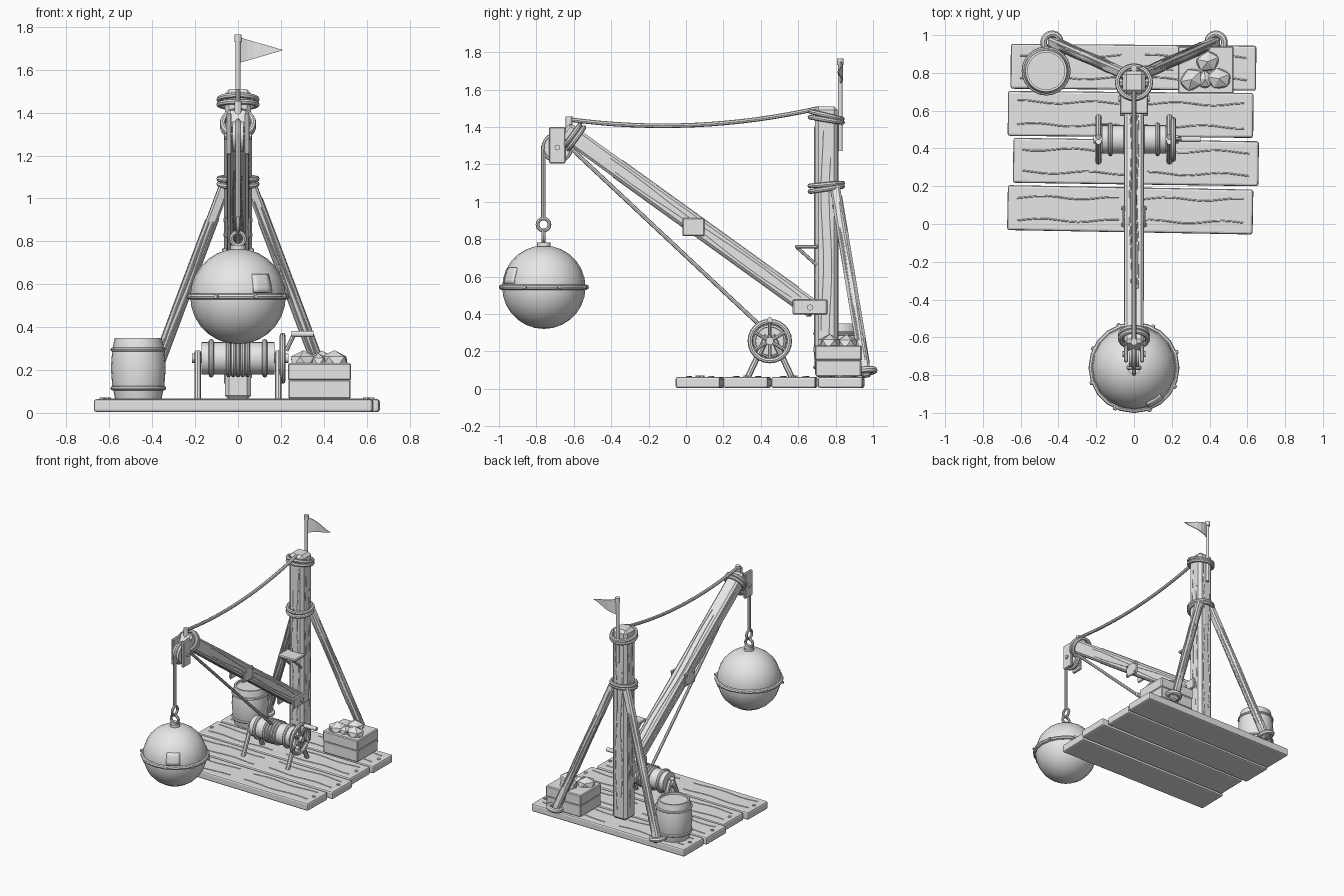
import bpy, bmesh, math, random
from math import sin, cos, pi
from mathutils import Vector, Matrix

random.seed(4)
if "Cube" in bpy.data.objects:
    bpy.data.objects.remove(bpy.data.objects["Cube"])

grey = bpy.data.materials.new("plain_grey")
grey.use_nodes = True
grey.diffuse_color = (0.8, 0.8, 0.8, 1)
grey.node_tree.nodes["Principled BSDF"].inputs["Base Color"].default_value = (0.8, 0.8, 0.8, 1)
round_parts = []


def add(name, bm, smooth=False, bevel=0, segments=1):
    bmesh.ops.recalc_face_normals(bm, faces=bm.faces)
    me = bpy.data.meshes.new(name)
    bm.to_mesh(me)
    bm.free()
    me.materials.append(grey)
    ob = bpy.data.objects.new(name, me)
    bpy.context.collection.objects.link(ob)
    if bevel:
        mod = ob.modifiers.new("bevel", "BEVEL")
        mod.width, mod.segments = bevel, segments
    if smooth:
        round_parts.append(ob)
    return ob


def box(name, centre, size, turn=0, bevel=0.006, segments=1):
    bm = bmesh.new()
    m = Matrix.Translation(centre) @ Matrix.Rotation(turn, 4, "Z") @ Matrix.Diagonal((*size, 1))
    bmesh.ops.create_cube(bm, size=1, matrix=m)
    return add(name, bm, bevel=bevel, segments=segments)


def frame(a, b):
    """Axes of a beam from a to b: its width stays close to world x."""
    z = (b - a).normalized()
    x = (Vector((1, 0, 0)) - z * z.x).normalized()
    return x, z.cross(x), z


def tube(name, points, radius, sides=8):
    cu = bpy.data.curves.new(name, "CURVE")
    cu.dimensions = "3D"
    cu.bevel_depth, cu.bevel_resolution, cu.use_fill_caps = radius, sides // 4, True
    sp = cu.splines.new("POLY")
    sp.points.add(len(points) - 1)
    for p, co in zip(sp.points, points):
        p.co = (*co, 1)
    tmp = bpy.data.objects.new(name + "_path", cu)
    bpy.context.collection.objects.link(tmp)
    bm = bmesh.new()
    bm.from_mesh(bpy.data.meshes.new_from_object(tmp))
    bpy.data.objects.remove(tmp)
    return add(name, bm, smooth=True)


def grain(name, start, end, across, wave=0.008):
    """A thin wavy crack lying on a wooden face."""
    start, end, phase = Vector(start), Vector(end), random.uniform(0, 6)
    tube(name, [start.lerp(end, i / 10) + across * wave * sin(i * 0.9 + phase) for i in range(11)], 0.004, 4)


def beam(name, a, b, width, bevel, groove=0.1):
    a, b = Vector(a), Vector(b)
    x, y, z = frame(a, b)
    bm = bmesh.new()
    m = Matrix((x, y, z)).transposed().to_4x4()
    m.translation = (a + b) / 2
    bmesh.ops.create_cube(bm, size=1, matrix=m @ Matrix.Diagonal((width, width, (b - a).length, 1)))
    add(name, bm, bevel=bevel)
    for side, across in ((x, y), (-x, y), (y, x), (-y, x)):
        for s in (-1, 1):
            off = side * width / 2 + across * s * width * 0.18
            lo, hi = random.uniform(0.04, 0.2), random.uniform(0.75, 0.95)
            grain(name + "_grain", a.lerp(b, lo) + off, a.lerp(b, hi) + off, across, width * 0.06)


def rod(name, a, b, r, r2=None, sides=16):
    a, b = Vector(a), Vector(b)
    m = (b - a).to_track_quat("Z", "Y").to_matrix().to_4x4()
    m.translation = (a + b) / 2
    bm = bmesh.new()
    bmesh.ops.create_cone(bm, cap_ends=True, segments=sides, radius1=r, radius2=r if r2 is None else r2,
                          depth=(b - a).length, matrix=m)
    return add(name, bm, smooth=True)


def ring(name, centre, axis, major, minor, sides=24):
    m = Vector(axis).to_track_quat("Z", "Y").to_matrix().to_4x4()
    m.translation = centre
    bm = bmesh.new()
    rows = [[bm.verts.new(m @ Vector(((major + minor * cos(q)) * cos(t), (major + minor * cos(q)) * sin(t),
                                      minor * sin(q))))
             for q in [2 * pi * j / 8 for j in range(8)]] for t in [2 * pi * i / sides for i in range(sides)]]
    for i in range(sides):
        for j in range(8):
            n, k = (i + 1) % sides, (j + 1) % 8
            bm.faces.new((rows[i][j], rows[n][j], rows[n][k], rows[i][k]))
    return add(name, bm, smooth=True)


def lathe(name, centre, profile, sides=24):
    bm = bmesh.new()
    vs = [bm.verts.new((r, 0, z)) for r, z in profile]
    es = [bm.edges.new(p) for p in zip(vs, vs[1:])]
    bmesh.ops.spin(bm, geom=vs + es, cent=(0, 0, 0), axis=(0, 0, 1), angle=2 * pi, steps=sides)
    bmesh.ops.remove_doubles(bm, verts=bm.verts, dist=1e-4)
    bmesh.ops.translate(bm, verts=bm.verts, vec=centre)
    return add(name, bm, smooth=True)


# Plank deck with cracks and nails
for x, y, turn in ((-0.003, 0.83, -0.008), (-0.018, 0.58, -0.008), (0.01, 0.328, -0.014), (-0.02, 0.075, -0.018)):
    box("deck_plank", (x, y, 0.034), (1.3, 0.238, 0.06), turn, 0.012, 2)
    for s in (-1, 1):
        for half in (-1, 1):
            grain("plank_grain", (x + half * 0.06, y + s * 0.06, 0.064),
                  (x + half * 0.6, y + s * 0.06 - half * 0.008, 0.064), Vector((0, 1, 0)))
        nail = (x + s * 0.615, y + s * 0.615 * turn)
        rod("deck_nail", (*nail, 0.06), (*nail, 0.071), 0.012, sides=8)

# Mast with rope lashings and a small shelf
beam("mast", (0, 0.75, 0.06), (0, 0.75, 1.51), 0.122, 0.02)
for z, tilt in ((1.45, 0.2), (1.08, -0.12)):
    for k in (-0.012, 0.012):
        ring("mast_lashing", (0, 0.75, z + k), (0, tilt + k * 3, 1), 0.088, 0.013)
box("shelf", (0, 0.645, 0.76), (0.15, 0.125, 0.02))
for s in (-1, 1):
    rod("shelf_strut", (s * 0.045, 0.595, 0.755), (s * 0.045, 0.7, 0.66), 0.009, sides=8)

# Flag on its pole
rod("flag_pole", (0, 0.825, 1.27), (0, 0.825, 1.75), 0.012, sides=10)
rod("pole_cap", (0, 0.825, 1.73), (0, 0.825, 1.765), 0.018, sides=10)
bm = bmesh.new()
cols = []
for i in range(7):
    t = i / 6
    co = [Vector((0.008 + t * 0.2, 0.825 + 0.012 * sin(t * 5), 1.692 + s * (0.058 * (1 - t) + 0.001))) for s in (-1, 1)]
    cols.append([bm.verts.new(c) for c in co])
for p, q in zip(cols, cols[1:]):
    bm.faces.new((p[0], q[0], q[1], p[1]))
flag = add("flag", bm)
solid = flag.modifiers.new("thickness", "SOLIDIFY")
solid.thickness, solid.offset = 0.006, 0

# Rear braces with feet lashings
for s in (-1, 1):
    beam("brace", (s * 0.435, 0.965, 0.065), (s * 0.05, 0.795, 1.09), 0.052, 0.01)
    ring("brace_foot_lashing", (s * 0.435, 0.962, 0.095), (s * -0.2, -0.1, 1), 0.045, 0.018, 16)

# Boom, hinge cheeks and repair plates
low, tip = Vector((0, 0.69, 0.417)), Vector((0, -0.65, 1.382))
beam("boom", low, tip, 0.1, 0.014)
for s in (-1, 1):
    box("hinge_cheek", (s * 0.063, 0.663, 0.437), (0.022, 0.185, 0.08))
    rod("hinge_bolt", (s * 0.07, 0.663, 0.435), (s * 0.083, 0.663, 0.435), 0.017, sides=8)
    box("repair_plate", (s * 0.054, 0.04, 0.865), (0.014, 0.118, 0.098), 0, 0.005)
    for dy in (-1, 1):
        for dz in (-1, 1):
            p = (0.04 + dy * 0.043, 0.865 + dz * 0.034)
            rod("plate_rivet", (s * 0.058, *p), (s * 0.068, *p), 0.009, sides=8)
    # Pulley cheeks at the boom tip
    box("pulley_cheek", (s * 0.042, -0.688, 1.302), (0.022, 0.088, 0.195))
    rod("pulley_bolt", (s * 0.05, -0.688, 1.29), (s * 0.062, -0.688, 1.29), 0.015, sides=8)
along = (tip - low).normalized()
for k in (0, 0.026):
    ring("boom_lashing", tip - along * (0.05 + k), along, 0.072, 0.013)
rod("pulley_wheel", (-0.026, -0.688, 1.29), (0.026, -0.688, 1.29), 0.07, sides=20)
ring("pulley_rope", (0, -0.688, 1.29), (1, 0, 0), 0.072, 0.012)
rod("stay_peg", (0, -0.625, 1.36), (0, -0.625, 1.455), 0.018, sides=10)

# Ropes: sagging stay, winch line and hoist line
stay = [Vector((0, -0.625, 1.44)).lerp(Vector((0, 0.71, 1.5)), i / 16) for i in range(17)]
tube("stay_rope", [p - Vector((0, 0, 0.24 * (i / 16) * (1 - i / 16))) for i, p in enumerate(stay)], 0.012)
tube("winch_rope", [(0, -0.63, 1.3), (0, 0.41, 0.325)], 0.011)
tube("hoist_rope", [(0, -0.762, 1.3), (0, -0.762, 0.91)], 0.012)
ring("upper_link", (0, -0.762, 0.878), (1, 0, 0), 0.032, 0.01, 16)
ring("lower_link", (0, -0.762, 0.812), (0, 1, 0), 0.031, 0.01, 16)

# Wrecking ball with riveted band and curved patch
ball, R = Vector((0, -0.76, 0.543)), 0.223
bm = bmesh.new()
bmesh.ops.create_uvsphere(bm, u_segments=20, v_segments=14, radius=R, matrix=Matrix.Translation(ball))
add("ball", bm, smooth=True)
rod("ball_cap", ball + Vector((0, 0, 0.2)), ball + Vector((0, 0, 0.24)), 0.036)
ring("ball_band", ball, (0, 0, 1), R + 0.004, 0.014, 20)
for i in range(8):
    d = Vector((cos(i * pi / 4 + 0.35), sin(i * pi / 4 + 0.35), 0))
    rod("band_rivet", ball + d * R, ball + d * (R + 0.026), 0.013, 0.009, 8)
bm = bmesh.new()
grid = [[bm.verts.new(ball + (R + 0.006) * Vector((cos(e) * cos(a), cos(e) * sin(a), sin(e))))
         for e in [0.08 + 0.1 * j for j in range(5)]] for a in [-1.24 + 0.11 * i for i in range(5)]]
for i in range(4):
    for j in range(4):
        bm.faces.new((grid[i][j], grid[i + 1][j], grid[i + 1][j + 1], grid[i][j + 1]))
patch = add("ball_patch", bm, smooth=True)
patch.modifiers.new("thickness", "SOLIDIFY").thickness = 0.014

# Winch: drum, A-frame legs, spoked wheel and crank
wy, wz = 0.448, 0.255
rod("winch_drum", (-0.17, wy, wz), (0.17, wy, wz), 0.076, sides=20)
rod("winch_axle", (-0.215, wy, wz), (0.235, wy, wz), 0.022, sides=10)
for s in (-1, 1):
    ring("drum_band", (s * 0.125, wy, wz), (1, 0, 0), 0.078, 0.012)
    for d in (-1, 1):
        beam_x = s * 0.188
        rod("winch_leg", (beam_x, wy + d * 0.012, wz + 0.03), (beam_x, wy + d * 0.118, 0.06), 0.016, sides=8)
for k in range(5):
    ring("rope_coil", (-0.044 + k * 0.022, wy, wz), (1, 0, 0), 0.078, 0.011)
ring("crank_wheel", (0.208, wy, wz), (1, 0, 0), 0.105, 0.014)
for i in range(6):
    a = i * pi / 3 + pi / 6
    rod("wheel_spoke", (0.208, wy, wz), (0.208, wy + 0.105 * cos(a), wz + 0.105 * sin(a)), 0.009, sides=8)
rod("crank_arm", (0.225, wy, 0.29), (0.262, wy, 0.368), 0.01, sides=8)
rod("crank_handle", (0.25, wy, 0.368), (0.352, wy, 0.368), 0.015, sides=10)

# Barrel with hoops and recessed lid
spot = Vector((-0.465, 0.81, 0))
lathe("barrel", spot, [(0, 0.064), (0.108, 0.064), (0.122, 0.13), (0.128, 0.21), (0.122, 0.29), (0.11, 0.35),
                       (0.098, 0.35), (0.098, 0.335), (0, 0.335)])
for z in (0.115, 0.295):
    ring("barrel_hoop", spot + Vector((0, 0, z)), (0, 0, 1), 0.12, 0.01)

# Crate of rocks
box("crate_lower", (0.38, 0.815, 0.11), (0.29, 0.245, 0.09))
box("crate_upper", (0.38, 0.815, 0.192), (0.295, 0.25, 0.08))
for x, y, r in ((0.305, 0.765, 0.068), (0.45, 0.77, 0.068), (0.39, 0.86, 0.066), (0.375, 0.765, 0.05)):
    bm = bmesh.new()
    m = Matrix.Translation((x, y, 0.238)) @ Matrix.Rotation(random.uniform(0, 3), 4, "Z")
    bmesh.ops.create_icosphere(bm, subdivisions=1, radius=r, matrix=m @ Matrix.Diagonal((1.05, 0.9, 0.8, 1)))
    add("rock", bm)

# Smooth the round parts, keeping their rims sharp
bpy.ops.object.select_all(action="DESELECT")
for ob in round_parts:
    ob.select_set(True)
bpy.context.view_layer.objects.active = round_parts[0]
bpy.ops.object.shade_smooth_by_angle(angle=math.radians(40))
